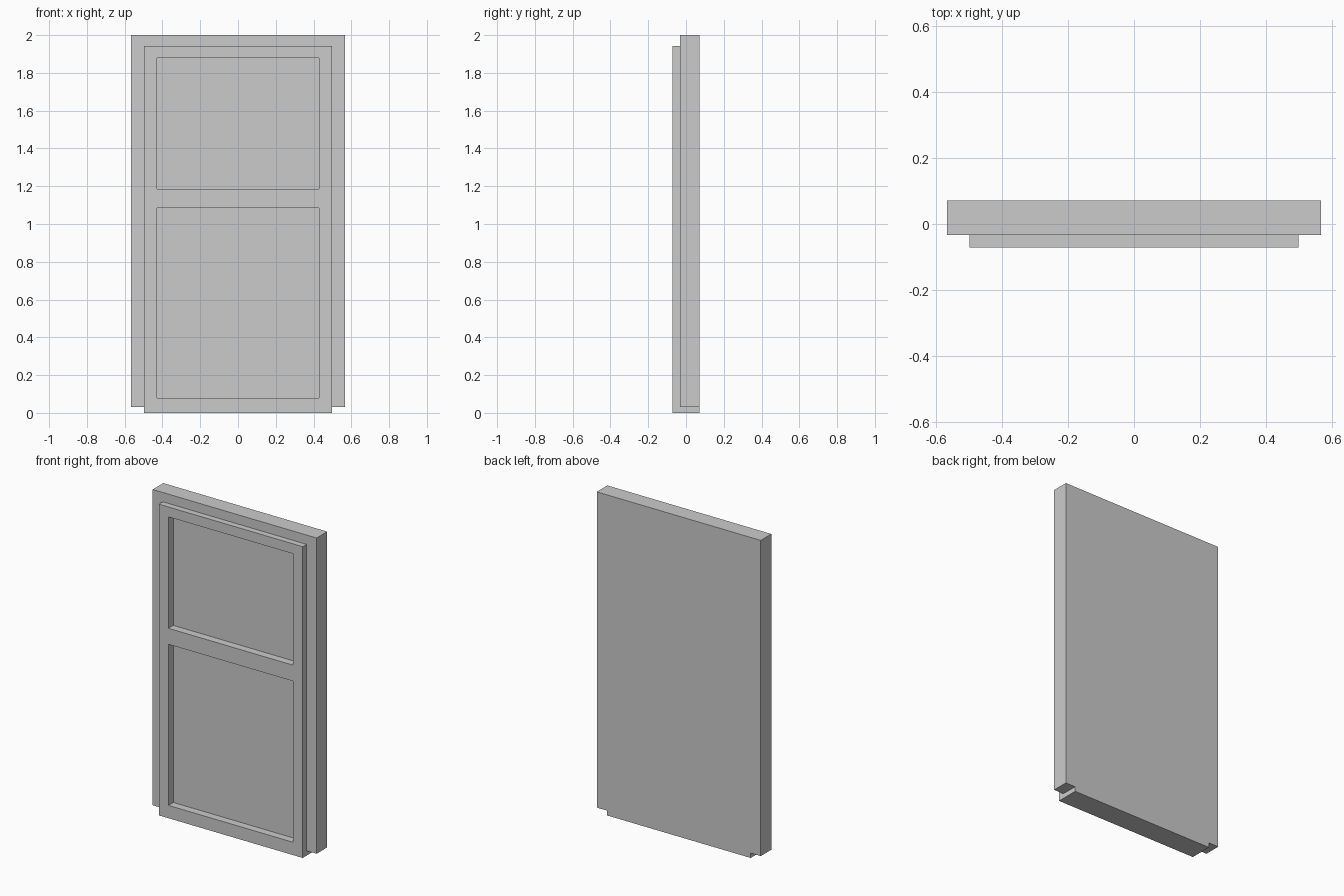
import bpy, bmesh
from mathutils import Vector

if "Cube" in bpy.data.objects:
    bpy.data.objects.remove(bpy.data.objects["Cube"])

FRONT, FRAME_FRONT, BACK = -0.0715, -0.033, 0.0715
RECESS = 0.048


def finish(bm, name):
    bmesh.ops.recalc_face_normals(bm, faces=bm.faces[:])
    mesh = bpy.data.meshes.new(name)
    bm.to_mesh(mesh)
    bm.free()
    obj = bpy.data.objects.new(name, mesh)
    bpy.context.collection.objects.link(obj)
    return obj


def extrude_y(bm, faces, dist, keep):
    """Push faces along y, optionally keeping the originals as a cap."""
    res = bmesh.ops.extrude_face_region(bm, geom=faces, use_keep_orig=keep)
    verts = [g for g in res["geom"] if isinstance(g, bmesh.types.BMVert)]
    bmesh.ops.translate(bm, verts=verts, vec=Vector((0, dist, 0)))
    if not keep:
        old = [f for f in faces if f.is_valid]
        if old:
            bmesh.ops.delete(bm, geom=old, context='FACES')


# Door frame: U-shaped surround of two jambs and a head
W, DW, TOP, DTOP, LOW = 0.566, 0.497, 2.0, 1.942, 0.03
profile = [(-W, LOW), (-DW, LOW), (-DW, DTOP), (DW, DTOP),
           (DW, LOW), (W, LOW), (W, TOP), (-W, TOP)]
bm = bmesh.new()
face = bm.faces.new([bm.verts.new((x, FRAME_FRONT, z)) for x, z in profile])
extrude_y(bm, [face], BACK - FRAME_FRONT, True)
finish(bm, "door_frame")

# Door leaf: front grid of stiles, rails and two panels
xs = [-DW, -0.43, 0.43, DW]
zs = [0.0, 0.08, 1.085, 1.185, 1.88, DTOP]
bm = bmesh.new()
grid = [[bm.verts.new((x, FRONT, z)) for x in xs] for z in zs]
cells = {}
for r in range(len(zs) - 1):
    for c in range(len(xs) - 1):
        cells[r, c] = bm.faces.new((grid[r][c], grid[r][c + 1],
                                    grid[r + 1][c + 1], grid[r + 1][c]))
panels = [cells[1, 1], cells[3, 1]]
extrude_y(bm, list(cells.values()), BACK - FRONT, True)
# Recessed panels
for panel in panels:
    extrude_y(bm, [panel], RECESS, False)
finish(bm, "door_leaf")
